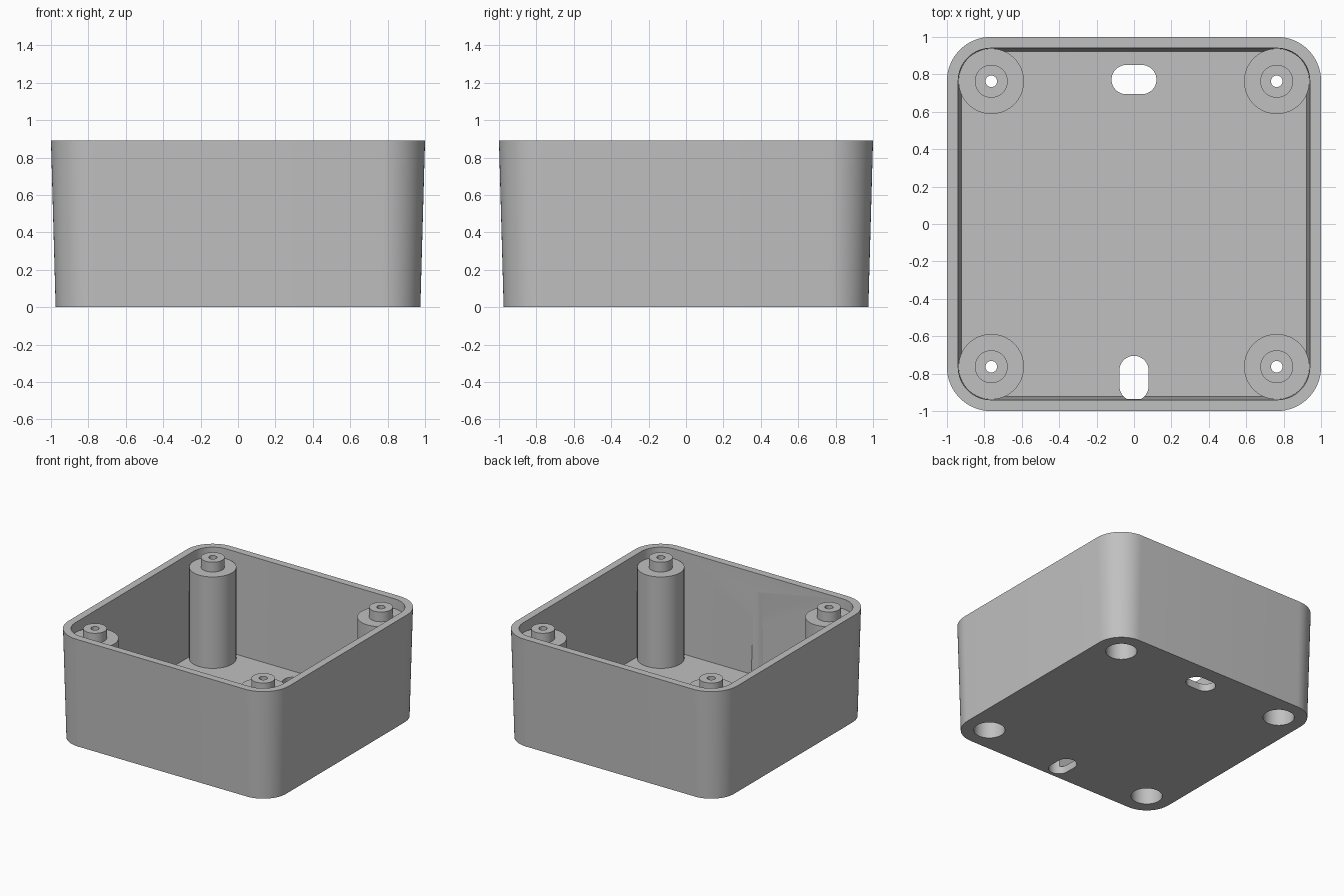
import bpy, bmesh, math

cube = bpy.data.objects.get("Cube")
if cube:
    bpy.data.objects.remove(cube, do_unlink=True)

HEIGHT, FLOOR = 0.89, 0.06
POST = 0.763           # post centre distance from the middle
BORE = 0.116           # screw recess radius
CORNER = 0.765         # centre of every rounded corner

grey = bpy.data.materials.new("plain_grey")
grey.use_nodes = True
grey.diffuse_color = (0.53, 0.53, 0.53, 1)
grey.node_tree.nodes["Principled BSDF"].inputs["Base Color"].default_value = (0.53, 0.53, 0.53, 1)


def rounded(cx, cy, radius, steps=16):
    """Rounded rectangle outline: corner centres at +-cx, +-cy."""
    points = []
    for quarter, (sx, sy) in enumerate([(1, 1), (-1, 1), (-1, -1), (1, -1)]):
        for i in range(steps + 1):
            a = math.pi / 2 * (quarter + i / steps)
            points.append((sx * cx + radius * math.cos(a), sy * cy + radius * math.sin(a)))
    return points


def loft(name, sections, offset=(0, 0)):
    """Capped solid through (outline, z) sections."""
    bm = bmesh.new()
    rings = [[bm.verts.new((x + offset[0], y + offset[1], z)) for x, y in outline]
             for outline, z in sections]
    n = len(rings[0])
    for low, high in zip(rings, rings[1:]):
        for i in range(n):
            j = (i + 1) % n
            bm.faces.new((low[i], low[j], high[j], high[i]))
    bm.faces.new(rings[0][::-1])
    bm.faces.new(rings[-1])
    bmesh.ops.remove_doubles(bm, verts=bm.verts, dist=1e-5)
    return finish(name, bm)


def lathe(name, profile, centre, steps=64):
    """Closed profile of (radius, z) turned around a vertical axis."""
    bm = bmesh.new()
    rings = []
    for i in range(steps):
        a = 2 * math.pi * i / steps
        rings.append([bm.verts.new((centre[0] + r * math.cos(a), centre[1] + r * math.sin(a), z))
                      for r, z in profile])
    for i, ring in enumerate(rings):
        after = rings[(i + 1) % steps]
        for k in range(len(profile)):
            m = (k + 1) % len(profile)
            bm.faces.new((ring[k], after[k], after[m], ring[m]))
    return finish(name, bm)


def finish(name, bm):
    bmesh.ops.recalc_face_normals(bm, faces=bm.faces)
    mesh = bpy.data.meshes.new(name)
    bm.to_mesh(mesh)
    bm.free()
    mesh.materials.append(grey)
    obj = bpy.data.objects.new(name, mesh)
    bpy.context.collection.objects.link(obj)
    return obj


def activate(obj):
    bpy.ops.object.select_all(action="DESELECT")
    obj.select_set(True)
    bpy.context.view_layer.objects.active = obj


def cut(target, cutter):
    mod = target.modifiers.new("cut", "BOOLEAN")
    mod.operation, mod.solver, mod.object = "DIFFERENCE", "EXACT", cutter
    activate(target)
    bpy.ops.object.modifier_apply(modifier=mod.name)
    bpy.data.objects.remove(cutter, do_unlink=True)


def square(half):
    return rounded(CORNER, CORNER, half - CORNER)


# Open case: tapered outside, over the rim, tapered inside down to the floor
case = loft("case", [(square(0.975), 0), (square(1.0), HEIGHT),
                     (square(0.94), HEIGHT), (square(0.923), FLOOR)])

# Mounting slots; the front one also grooves the inside of the front wall
cut(case, loft("back_slot_cutter", [(rounded(0.042, 0, 0.078), z) for z in (-0.1, 0.3)], (0, 0.772)))
cut(case, loft("front_slot_cutter", [(rounded(0, 0.042, 0.078), z) for z in (-0.1, 0.74)], (0, -0.825)))

# Screw posts, hollow from below, with a drilled pin on top
post_profile = [(BORE, FLOOR), (BORE, 0.7), (0.031, 0.7), (0.031, HEIGHT),
                (0.088, HEIGHT), (0.088, 0.81), (0.175, 0.81), (0.175, FLOOR)]
parts = [case]
for side, sx in (("left", 1), ("right", -1)):
    for end, sy in (("front", -1), ("back", 1)):
        centre = (sx * POST, sy * POST)
        circle = rounded(0, 0, BORE)
        cut(case, loft("bore_cutter", [(circle, z) for z in (-0.1, 0.2)], centre))
        parts.append(lathe(f"{end}_{side}_post", post_profile, centre))

for obj in parts:
    activate(obj)
    bpy.ops.object.shade_smooth_by_angle(angle=math.radians(30))
